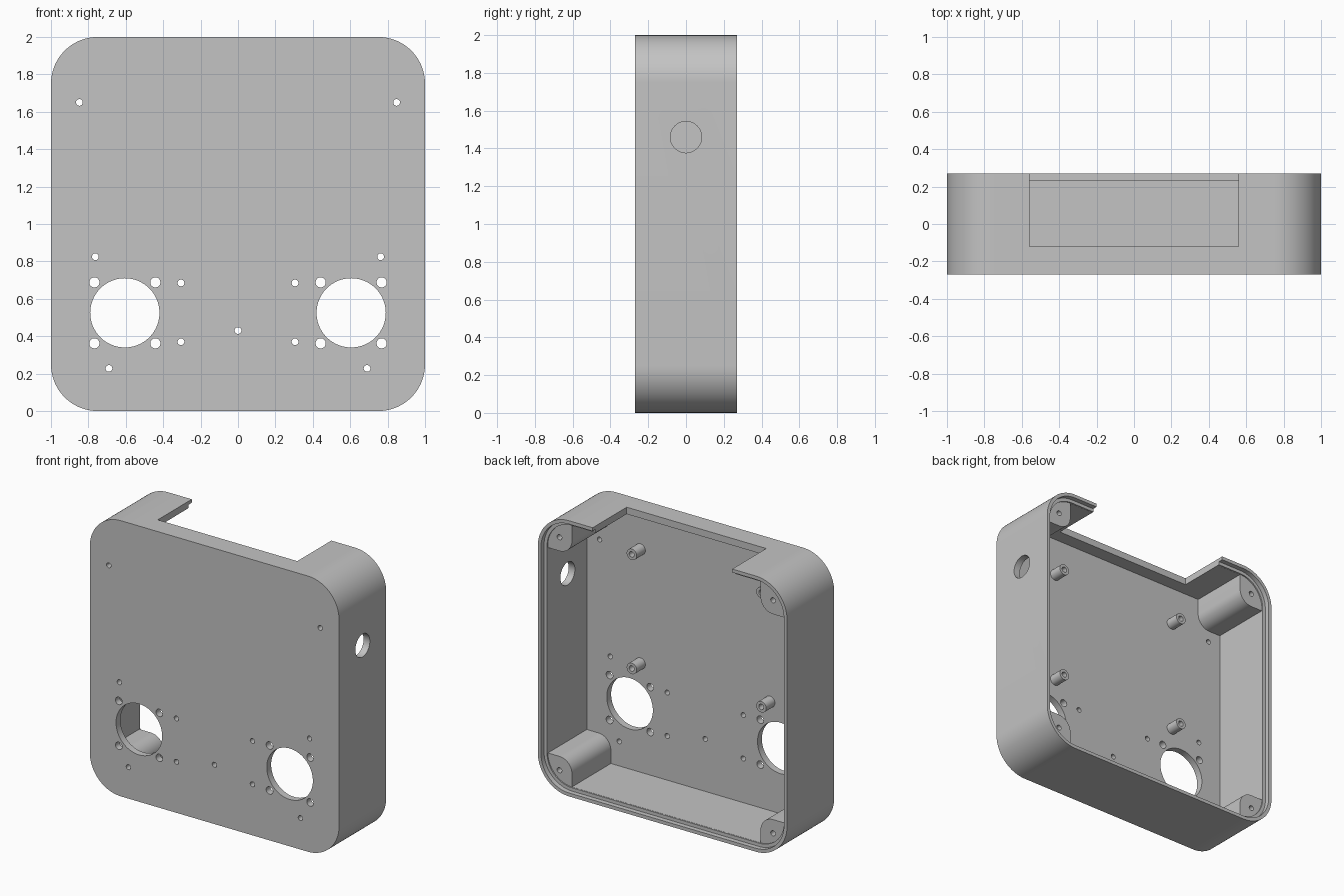
import bpy, bmesh
from math import sin, cos, pi
from mathutils import Matrix

cube = bpy.data.objects.get("Cube")
if cube:
    bpy.data.objects.remove(cube, do_unlink=True)

# Main dimensions
FRONT, BACK = -0.27, 0.27
FLOOR = -0.22          # inner face of the front plate
LEDGE = 0.235          # step that seats a lid
WALL = 0.05
RADIUS = 0.25
POST_TIP = -0.12

grey = bpy.data.materials.new("plain_grey")
grey.use_nodes = True
colour = (0.55, 0.55, 0.55, 1)
grey.diffuse_color = colour
grey.node_tree.nodes["Principled BSDF"].inputs["Base Color"].default_value = colour


def arc(cx, cz, r, a0, a1, steps=20):
    angles = [a0 + (a1 - a0) * i / steps for i in range(steps + 1)]
    return [(cx + r * cos(a), cz + r * sin(a)) for a in angles]


def circle(cx, cz, r, steps=48):
    return arc(cx, cz, r, 0, 2 * pi, steps)[:-1]


def rounded_square(inset):
    """Body outline moved inwards by inset."""
    r, d = RADIUS - inset, 1 - RADIUS
    pts = []
    for i, (sx, sz) in enumerate([(1, 1), (-1, 1), (-1, -1), (1, -1)]):
        pts += arc(sx * d, 1 + sz * d, r, i * pi / 2, (i + 1) * pi / 2)
    return pts


def prism(name, outlines, y0, y1, matrix=None):
    """Extrude closed x-z outlines from y0 to y1."""
    bm = bmesh.new()
    for outline in outlines:
        face = bm.faces.new([bm.verts.new((x, y0, z)) for x, z in outline])
        out = bmesh.ops.extrude_face_region(bm, geom=[face], use_keep_orig=True)
        verts = [v for v in out["geom"] if isinstance(v, bmesh.types.BMVert)]
        bmesh.ops.translate(bm, verts=verts, vec=(0, y1 - y0, 0))
    bmesh.ops.recalc_face_normals(bm, faces=bm.faces[:])
    if matrix:
        bm.transform(matrix)
    mesh = bpy.data.meshes.new(name)
    bm.to_mesh(mesh)
    bm.free()
    obj = bpy.data.objects.new(name, mesh)
    bpy.context.scene.collection.objects.link(obj)
    return obj


def finish(obj, cutters):
    """Cut the shape, then give it its material and shading."""
    for cutter in cutters:
        cutter.hide_render = True
        mod = obj.modifiers.new(cutter.name, "BOOLEAN")
        mod.operation = "DIFFERENCE"
        mod.solver = "EXACT"
        mod.object = cutter
    bpy.context.view_layer.update()
    deps = bpy.context.evaluated_depsgraph_get()
    mesh = bpy.data.meshes.new_from_object(obj.evaluated_get(deps))
    obj.modifiers.clear()
    obj.data = mesh
    for cutter in cutters:
        bpy.data.objects.remove(cutter, do_unlink=True)
    mesh.materials.clear()
    mesh.materials.append(grey)
    bpy.ops.object.select_all(action="DESELECT")
    obj.select_set(True)
    bpy.context.view_layer.objects.active = obj
    bpy.ops.object.shade_smooth_by_angle(angle=pi / 6)


# Screw boss centres in the four corners
BOSS_X, BOSS_R = 0.857, 0.1
BOSS_Z = {1: 1.835, -1: 0.145}

# Cavity outline, stepping round the corner bosses
cavity_outline = []
for sx, sz in [(1, 1), (-1, 1), (-1, -1), (1, -1)]:
    inner = 1 - WALL
    corner = [(inner, -BOSS_R)] + arc(BOSS_X, 0, BOSS_R, 1.5 * pi, pi)
    pts = [(sx * x, BOSS_Z[sz] + sz * z) for x, z in corner]
    pts.append((sx * (BOSS_X - BOSS_R), 1 + sz * inner))
    cavity_outline += pts if sx * sz > 0 else pts[::-1]

# Holes through the front plate
plate_holes = [circle(0, 0.43, 0.018)]
for s in (1, -1):
    plate_holes.append(circle(s * 0.605, 0.525, 0.185, 96))
    for dx in (-0.163, 0.163):
        for dz in (-0.163, 0.163):
            plate_holes.append(circle(s * 0.605 + dx, 0.525 + dz, 0.027))
    for x, z in [(0.305, 0.37), (0.305, 0.685), (0.763, 0.825),
                 (0.69, 0.228), (0.848, 1.65)]:
        plate_holes.append(circle(s * x, z, 0.018))

screw_holes = [circle(s * BOSS_X, z, 0.019) for s in (1, -1) for z in BOSS_Z.values()]
notch = [(-0.56, 1.85), (0.56, 1.85), (0.56, 2.1), (-0.56, 2.1)]

# Housing with cavity, lid step, boss recess, top notch and side hole
housing = prism("housing", [rounded_square(0)], FRONT, BACK)
finish(housing, [
    prism("cavity_cutter", [cavity_outline], FLOOR, 0.4),
    prism("lid_step_cutter", [rounded_square(0.025)], LEDGE, 0.41),
    prism("boss_recess_cutter", [rounded_square(0.049)], 0.226, 0.42),
    prism("notch_cutter", [notch], POST_TIP, 0.5),
    prism("plate_hole_cutter", plate_holes, -0.35, -0.17),
    prism("screw_hole_cutter", screw_holes, 0.0, 0.43),
    prism("side_hole_cutter", [circle(0, 1.46, 0.083, 64)], -1.1, -0.9,
          Matrix.Rotation(pi / 2, 4, "Z")),
])

# Hollow board posts on the inside of the front plate
spots = [(s * 0.52, z) for s in (1, -1) for z in (0.84, 1.668)]
posts = prism("board_posts", [circle(x, z, 0.04) for x, z in spots], FLOOR - 0.01, POST_TIP)
finish(posts, [prism("post_bore_cutter", [circle(x, z, 0.02) for x, z in spots], -0.3, 0)])
